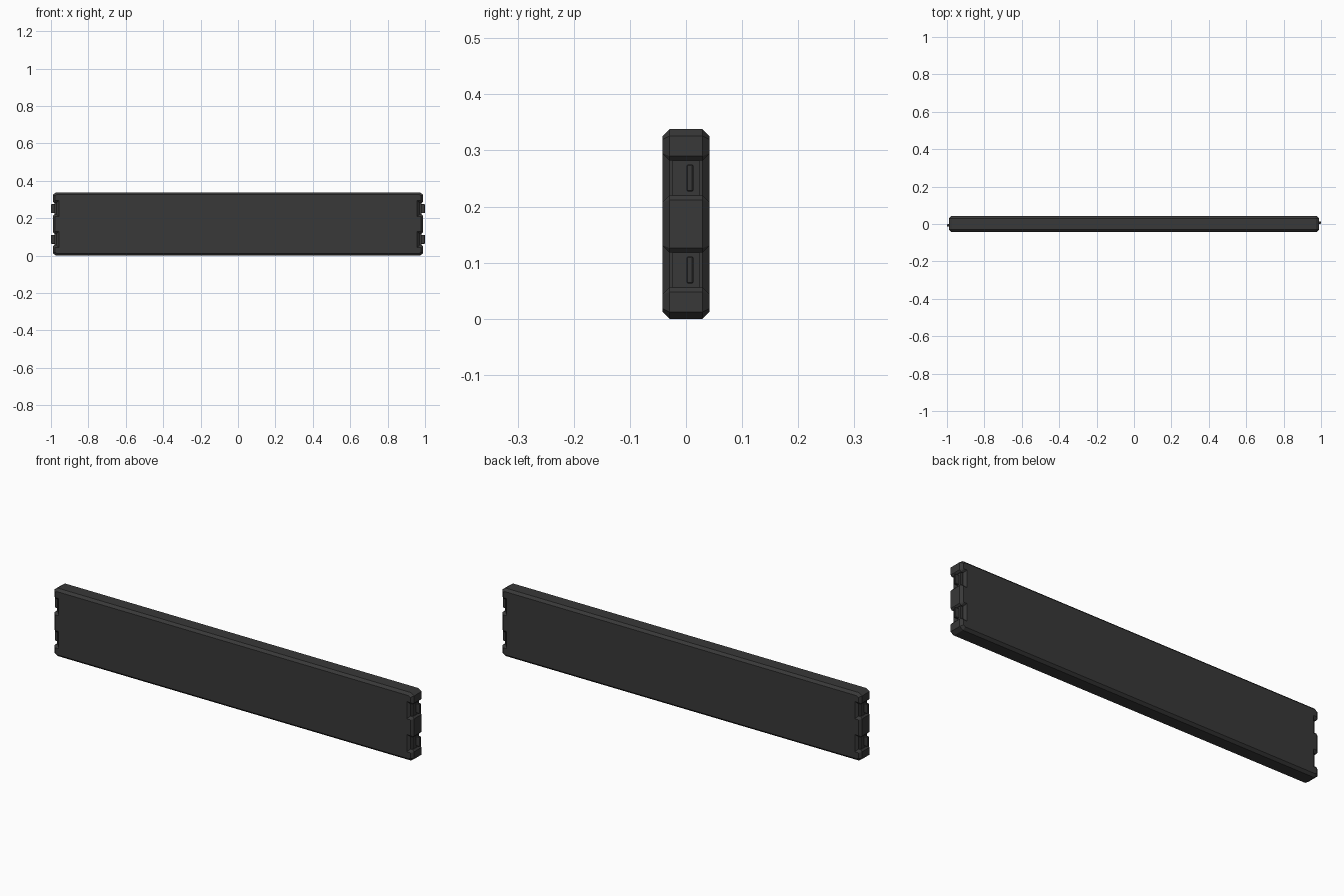
import bpy, bmesh

if "Cube" in bpy.data.objects:
    bpy.data.objects.remove(bpy.data.objects["Cube"])

H = 0.338      # panel height
T = 0.0415     # half thickness

mat = bpy.data.materials.new("dark_grey")
mat.diffuse_color = (0.04, 0.04, 0.04, 1)
mat.use_nodes = True
mat.node_tree.nodes["Principled BSDF"].inputs["Base Color"].default_value = mat.diffuse_color


def finish(bm, name):
    bmesh.ops.recalc_face_normals(bm, faces=bm.faces)
    mesh = bpy.data.meshes.new(name)
    bm.to_mesh(mesh)
    bm.free()
    obj = bpy.data.objects.new(name, mesh)
    mesh.materials.append(mat)
    bpy.context.collection.objects.link(obj)
    return obj


def box(name, lo, hi, bevel=0.0):
    bm = bmesh.new()
    bmesh.ops.create_cube(bm, size=1)
    for v in bm.verts:
        v.co = [(a + b) / 2 + c * abs(b - a) for a, b, c in zip(lo, hi, v.co)]
    if bevel:
        bmesh.ops.bevel(bm, geom=bm.edges[:], offset=bevel, segments=1,
                        profile=0.5, affect='EDGES')
    return finish(bm, name)


# Main panel: notched outline extruded through the thickness, rims chamfered
quarter = [(0.972, 0), (0.99, 0.012), (0.99, 0.048), (0.982, 0.056),
           (0.970, 0.056), (0.970, 0.118), (0.982, 0.118), (0.99, 0.126)]
right = quarter + [(x, H - z) for x, z in reversed(quarter)]
outline = right + [(-x, z) for x, z in reversed(right)]

bm = bmesh.new()
face = bm.faces.new([bm.verts.new((x, -T, z)) for x, z in outline])
ext = bmesh.ops.extrude_face_region(bm, geom=[face])
for g in ext["geom"]:
    if isinstance(g, bmesh.types.BMVert):
        g.co.y = T
rims = [e for e in bm.edges if abs(e.verts[0].co.y - e.verts[1].co.y) < 1e-6]
bmesh.ops.recalc_face_normals(bm, faces=bm.faces)
bmesh.ops.bevel(bm, geom=rims, offset=0.012, segments=1, profile=0.5,
                affect='EDGES', clamp_overlap=False)
finish(bm, "panel")

# Connector plates and ribs in the notches, turned half way round at each end
for side, s in (("right", 1), ("left", -1)):
    for level, zc in (("lower", 0.087), ("upper", H - 0.087)):
        box(f"{side}_{level}_plate", (s * 0.94, -0.024, zc - 0.034),
            (s * 0.98, 0.024, zc + 0.034))
        box(f"{side}_{level}_rib", (s * 0.96, s * 0.001, zc - 0.024),
            (s * 1.0, s * 0.013, zc + 0.024), 0.002)
